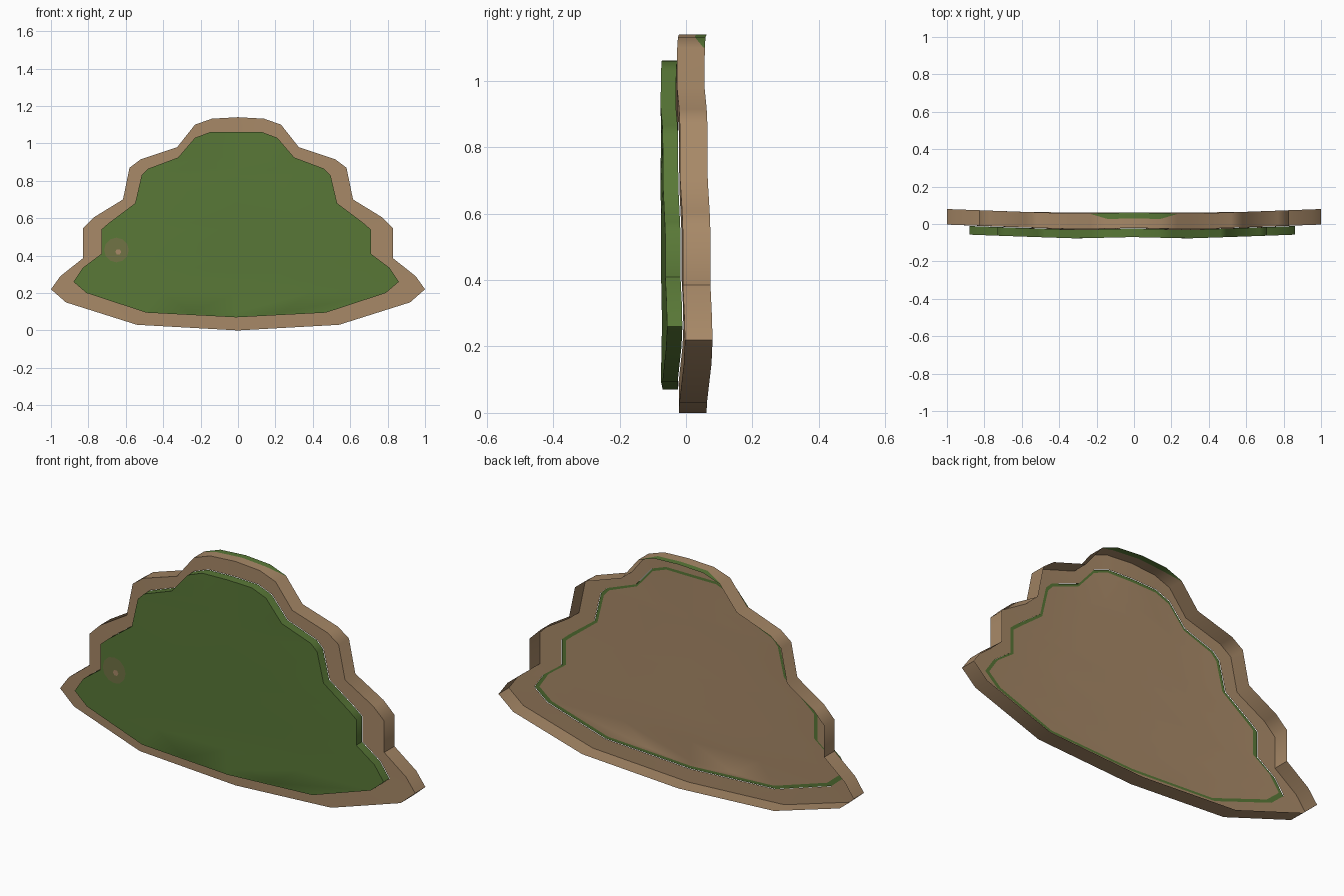
import bpy, bmesh, math

if "Cube" in bpy.data.objects:
    bpy.data.objects.remove(bpy.data.objects["Cube"])

def material(name, rgb):
    m = bpy.data.materials.new(name)
    m.diffuse_color = (*rgb, 1)
    m.use_nodes = True
    m.node_tree.nodes["Principled BSDF"].inputs["Base Color"].default_value = m.diffuse_color
    return m

BROWN = material("cardboard brown", (0.39, 0.25, 0.137))
GREEN = material("leaf green", (0.10, 0.188, 0.038))
OLIVE = material("olive stain", (0.165, 0.17, 0.058))

# Right half profiles (x, z), bottom to top
OUTER = [(0, 0), (.54, .03), (.92, .15), (1, .22), (.95, .29), (.83, .385), (.83, .545),
         (.77, .605), (.615, .70), (.58, .87), (.52, .915), (.325, .98), (.23, 1.10),
         (.14, 1.132), (0, 1.14)]
INNER = [(0, .07), (.48, .095), (.80, .20), (.87, .26), (.82, .335), (.72, .41), (.72, .54),
         (.68, .575), (.54, .68), (.505, .83), (.47, .865), (.31, .925), (.22, 1.03),
         (.14, 1.06), (0, 1.062)]
# Back panel: inner profile pulled in a little further
PANEL = [(max(0, g[0] + (g[0] - b[0]) * .2), g[1] + (g[1] - b[1]) * .2)
         for b, g in zip(OUTER, INNER)]
SHIFT = -0.01

def warp(x):
    """Gentle bend of the board across its width."""
    pts = [(0, 0), (.3, -.007), (.6, .003), (1, .018), (2, .018)]
    x = abs(x)
    for (a, p), (b, q) in zip(pts, pts[1:]):
        if x <= b:
            return p + (q - p) * (x - a) / (b - a)

def loop(bm, prof, y, shift=0.0):
    """Closed mirrored outline; y is a number or a function of (x, z)."""
    pts = prof + [(-x, z) for x, z in prof[-2:0:-1]]
    out = []
    for x, z in pts:
        d = y(x, z) if callable(y) else y
        out.append(bm.verts.new((x + shift, d + warp(x), z)))
    return out

def bridge(bm, a, b, mat=0):
    n = len(a)
    faces = []
    for i in range(n):
        f = bm.faces.new((a[i], a[(i + 1) % n], b[(i + 1) % n], b[i]))
        f.material_index = mat
        faces.append(f)
    return faces

def sheet(bm, prof, y, shift, mat):
    """Bent filled face made of horizontal strips."""
    cols = [-1, -.5, 0, .5, 1]
    rows = []
    for x, z in prof:
        if x < 1e-4:
            v = bm.verts.new((shift, y + warp(0), z))
            rows.append([v] * 5)
        else:
            rows.append([bm.verts.new((x * c + shift, y + warp(x * c), z)) for c in cols])
    for r, s in zip(rows, rows[1:]):
        for k in range(4):
            vs = list(dict.fromkeys((r[k], r[k + 1], s[k + 1], s[k])))
            bm.faces.new(vs).material_index = mat

def finish(bm, name, mats):
    bmesh.ops.remove_doubles(bm, verts=bm.verts, dist=0.0003)
    bmesh.ops.recalc_face_normals(bm, faces=bm.faces)
    me = bpy.data.meshes.new(name)
    bm.to_mesh(me)
    bm.free()
    for m in mats:
        me.materials.append(m)
    ob = bpy.data.objects.new(name, me)
    bpy.context.collection.objects.link(ob)
    bpy.ops.object.select_all(action='DESELECT')
    ob.select_set(True)
    bpy.context.view_layer.objects.active = ob
    bpy.ops.object.shade_smooth_by_angle(angle=math.radians(50))
    return ob

# Brown rim: front ring and outer wall, open at the back
bm = bmesh.new()
front = loop(bm, OUTER, -.021)
inner = loop(bm, INNER, -.021, SHIFT)
mid = loop(bm, OUTER, lambda x, z: .03 if z > 1.11 else .058)
back = loop(bm, OUTER, .062)
bridge(bm, inner, front)
bridge(bm, front, mid)
for f in bridge(bm, mid, back):
    if min(v.co.z for v in f.verts) > 1.09:   # green patch on the top edge
        f.material_index = 1
finish(bm, "bush_rim", [BROWN, GREEN])

# Green raised face with brown back panel
bm = bmesh.new()
sheet(bm, INNER, -.07, SHIFT, 0)
a = loop(bm, INNER, -.07, SHIFT)
b = loop(bm, INNER, -.024, SHIFT)
c = loop(bm, PANEL, -.024, SHIFT)
bridge(bm, a, b)
bridge(bm, b, c)
sheet(bm, PANEL, -.024, SHIFT, 1)
finish(bm, "bush_face", [GREEN, BROWN])

# Small stain on the left of the face, with a brown centre
def disc(name, x, z, r, n, lift, mat):
    bm = bmesh.new()
    vs = []
    for i in range(n):
        t = 2 * math.pi * i / n
        px = x + r * math.cos(t)
        vs.append(bm.verts.new((px, -.07 + warp(px) - lift, z - r * math.sin(t))))
    m = bm.verts.new((x, -.07 + warp(x) - lift, z))
    for i in range(n):
        bm.faces.new((m, vs[i], vs[(i + 1) % n]))
    finish(bm, name, [mat])

disc("face_stain", -.65, .43, .066, 12, .003, OLIVE)
disc("stain_centre", -.64, .42, .016, 6, .005, BROWN)
